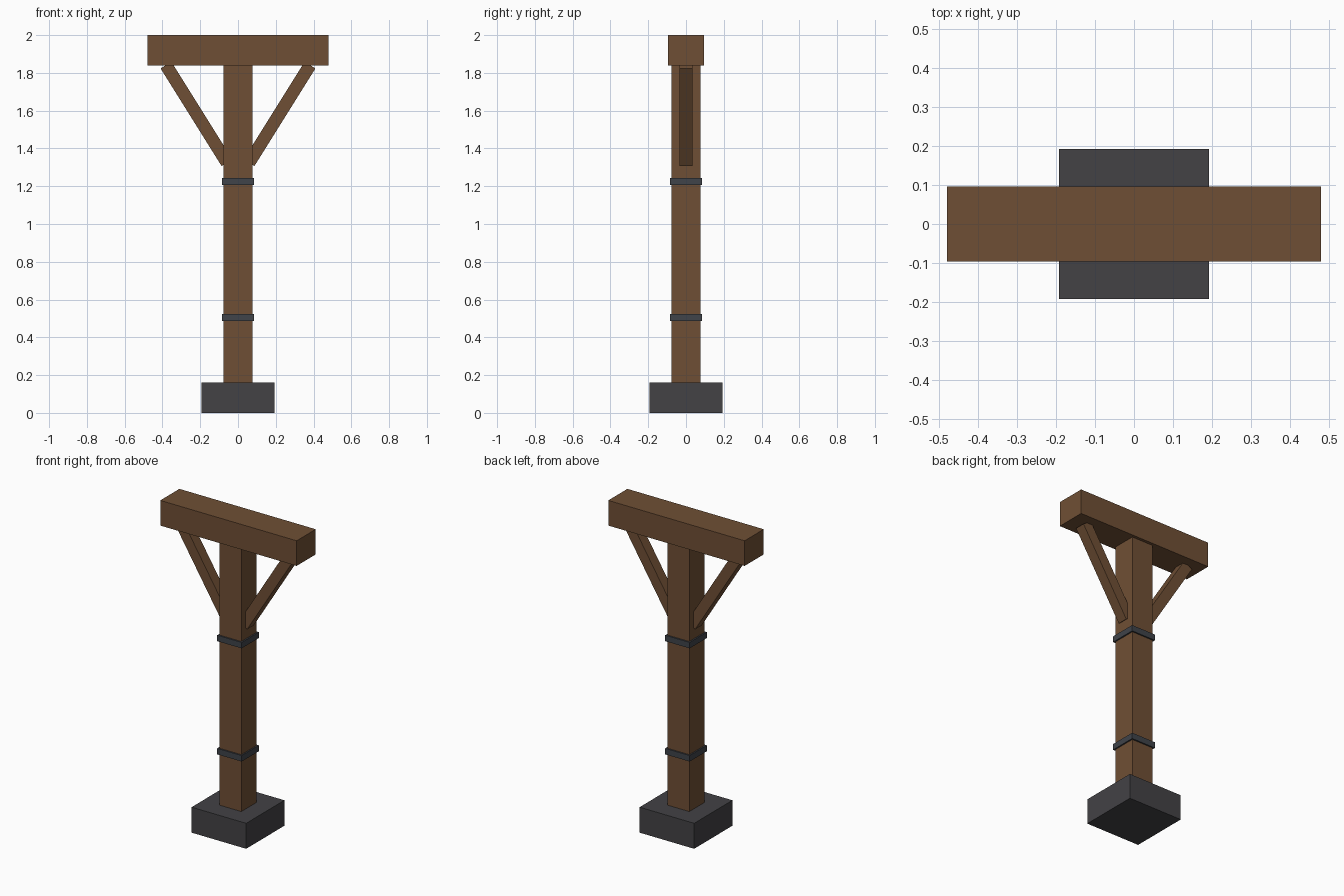
import bpy
import math

if "Cube" in bpy.data.objects:
    bpy.data.objects.remove(bpy.data.objects["Cube"])


def material(name, rgb):
    m = bpy.data.materials.new(name)
    m.diffuse_color = (*rgb, 1)
    m.use_nodes = True
    m.node_tree.nodes["Principled BSDF"].inputs["Base Color"].default_value = m.diffuse_color
    return m


wood = material("brown wood", (0.159, 0.078, 0.035))
stone = material("dark stone", (0.056, 0.054, 0.060))
iron = material("dark iron", (0.050, 0.056, 0.067))


def box(name, size, centre, mat, tilt=0.0):
    bpy.ops.mesh.primitive_cube_add(size=1, location=centre, rotation=(0, tilt, 0))
    ob = bpy.context.object
    ob.name = name
    ob.scale = size
    ob.data.materials.append(mat)
    return ob


# Footing, post and top beam
box("footing", (0.384, 0.384, 0.162), (0, 0, 0.081), stone)
box("post", (0.154, 0.154, 1.70), (0, 0, 1.00), wood)
box("top_beam", (0.96, 0.192, 0.16), (0, 0, 1.92), wood)

# Metal bands around the post
for name, z in (("lower_band", 0.505), ("upper_band", 1.225)):
    box(name, (0.172, 0.172, 0.038), (0, 0, z), iron)

# Diagonal braces, mirrored left and right
for name, side in (("left_brace", -1), ("right_brace", 1)):
    box(name, (0.067, 0.067, 0.609), (side * 0.22, 0, 1.583), wood,
        side * math.radians(32))
